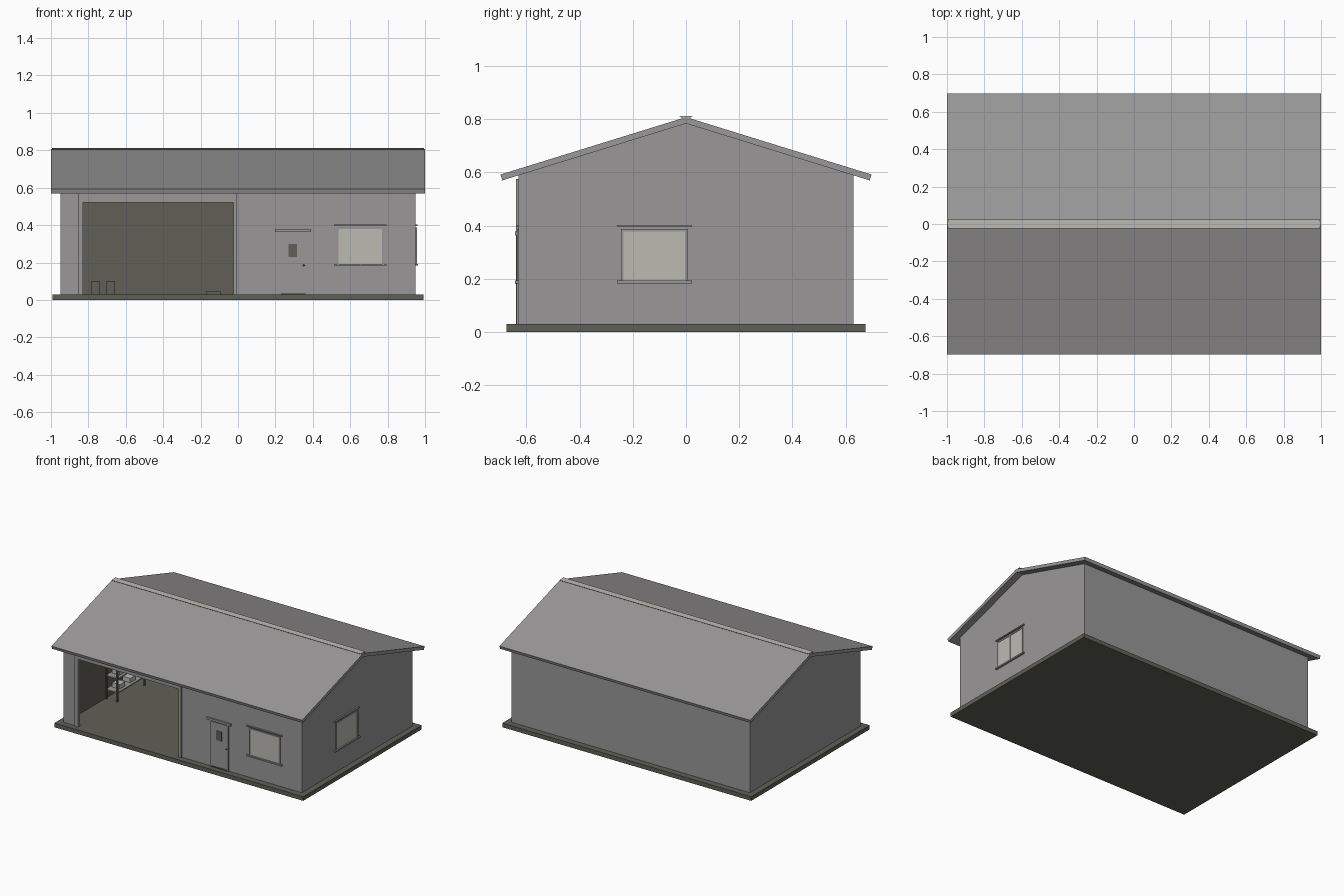
import bpy, bmesh
from mathutils import Vector

cube = bpy.data.objects.get("Cube")
if cube:
    bpy.data.objects.remove(cube, do_unlink=True)


def material(name, r, g, b):
    m = bpy.data.materials.new(name)
    m.use_nodes = True
    m.diffuse_color = (r, g, b, 1)
    m.node_tree.nodes["Principled BSDF"].inputs["Base Color"].default_value = (r, g, b, 1)
    return m


GREY = material("cladding grey", 0.32, 0.31, 0.31)
OLIVE = material("dark olive concrete", 0.118, 0.115, 0.093)
PALE = material("pale glass", 0.5, 0.495, 0.45)

HX, HY, T = 0.95, 0.63, 0.012      # wall half sizes and thickness
FLOOR, EAVE = 0.03, 0.59


def prism(name, profile, x0, x1, mat, lining=None):
    """Extrude a (y, z) profile along x; lining gives the faces turned along that axis inwards a second colour."""
    bm = bmesh.new()
    face = bm.faces.new([bm.verts.new((x0, y, z)) for y, z in profile])
    out = bmesh.ops.extrude_face_region(bm, geom=[face])
    verts = [v for v in out["geom"] if isinstance(v, bmesh.types.BMVert)]
    bmesh.ops.translate(bm, verts=verts, vec=(x1 - x0, 0, 0))
    bmesh.ops.recalc_face_normals(bm, faces=bm.faces)
    if lining:
        axis = Vector(lining)
        for f in bm.faces:
            f.material_index = int(f.normal.dot(axis) > 0.9)
    mesh = bpy.data.meshes.new(name)
    bm.to_mesh(mesh)
    bm.free()
    mesh.materials.append(mat)
    mesh.materials.append(OLIVE)
    ob = bpy.data.objects.new(name, mesh)
    bpy.context.collection.objects.link(ob)
    return ob


def box(name, x, y, z, mat, lining=None):
    profile = [(y[0], z[0]), (y[1], z[0]), (y[1], z[1]), (y[0], z[1])]
    return prism(name, profile, x[0], x[1], mat, lining)


def front_box(name, u, depth, z, mat):
    return box(name, u, (-HY - depth, -HY + 0.002), z, mat)


def side_box(name, u, depth, z, mat):
    return box(name, (HX - 0.002, HX + depth), u, z, mat)


# Slab
box("floor_slab", (-0.993, 0.993), (-0.675, 0.675), (0, FLOOR), OLIVE)

# Gable end walls and back wall, lined inside
gable = [(-HY, FLOOR), (HY, FLOOR), (HY, EAVE), (0, 0.785), (-HY, EAVE)]
prism("left_gable_wall", gable, HX - T, HX, GREY, (-1, 0, 0))
prism("right_gable_wall", gable, -HX, -HX + T, GREY, (1, 0, 0))
box("back_wall", (-HX + T, HX - T), (HY - T, HY), (FLOOR, EAVE), GREY, (0, -1, 0))

# Front wall around the vehicle opening
OPEN = (-0.83, -0.025)
TOP = 0.52
front = (-HY, -HY + T)
box("front_wall_pier", (-HX + T, OPEN[0]), front, (FLOOR, EAVE), GREY, (0, 1, 0))
box("front_wall_main", (OPEN[1], HX - T), front, (FLOOR, EAVE), GREY, (0, 1, 0))
box("front_wall_lintel", OPEN, front, (TOP, EAVE), GREY, (0, 1, 0))

# Trim around the vehicle opening
front_box("opening_jamb_right", (-0.855, OPEN[0]), 0.01, (FLOOR, TOP), GREY)
front_box("opening_jamb_left", (OPEN[1], -0.005), 0.01, (FLOOR, TOP), GREY)
front_box("opening_head", (-0.855, -0.005), 0.01, (TOP, 0.575), GREY)

# Roof as one folded sheet, with a ridge cap
roof = [(-0.698, 0.592), (0, 0.808), (0.698, 0.592), (0.691, 0.57), (0, 0.784), (-0.691, 0.57)]
prism("roof", roof, -1, 1, GREY)
cap = [(-0.025, 0.812), (-0.012, 0.803), (0.012, 0.803), (0.025, 0.812)]
prism("ridge_cap", cap, -0.995, 0.995, PALE)


# Windows
def window(name, make, u0, u1, z0, z1):
    w, mid = 0.01, (u0 + u1) / 2
    make(name + "_glass", (u0, u1), 0.003, (z0, z1), PALE)
    make(name + "_mullion", (mid - 0.002, mid + 0.002), 0.005, (z0, z1), PALE)
    for side, a, b in (("start", u0 - w, u0), ("end", u1, u1 + w)):
        make(name + "_frame_" + side, (a, b), 0.006, (z0, z1), GREY)
    make(name + "_frame_top", (u0 - w, u1 + w), 0.006, (z1, z1 + w), GREY)
    make(name + "_head", (u0 - 0.025, u1 + 0.025), 0.01, (z1 + 0.018, z1 + 0.025), GREY)
    make(name + "_sill", (u0 - 0.025, u1 + 0.025), 0.013, (z0 - 0.01, z0), GREY)


window("front_window", front_box, 0.538, 0.77, 0.193, 0.378)
window("side_window", side_box, -0.235, -0.003, 0.193, 0.378)

# Entrance door
front_box("door_leaf", (0.23, 0.36), 0.004, (0.037, 0.355), GREY)
front_box("door_glass", (0.27, 0.315), 0.006, (0.23, 0.3), OLIVE)
for side, a in (("right", 0.222), ("left", 0.36)):
    front_box("door_jamb_" + side, (a, a + 0.008), 0.008, (FLOOR, 0.36), GREY)
front_box("door_threshold", (0.222, 0.368), 0.008, (FLOOR, 0.037), OLIVE)
front_box("door_head", (0.197, 0.39), 0.013, (0.363, 0.378), GREY)
bpy.ops.mesh.primitive_uv_sphere_add(segments=12, ring_count=8, radius=0.005,
                                     location=(0.352, -HY - 0.008, 0.185))
handle = bpy.context.object
handle.name = "door_handle"
handle.data.materials.append(OLIVE)
bpy.ops.object.shade_smooth()

# Storage rack along the right inner wall
RX, RY = (-0.935, -0.84), (-0.17, 0.45)
for i in range(3):
    y = RY[0] + i * (RY[1] - RY[0]) / 2
    for side, x in (("back", RX[0]), ("front", RX[1] - 0.01)):
        box(f"rack_post_{side}_{i}", (x, x + 0.01), (y - 0.005, y + 0.005), (FLOOR, 0.42), OLIVE)
for i in range(4):
    z = 0.09 + i * 0.1
    box(f"rack_shelf_{i}", RX, RY, (z, z + 0.008), GREY)
    for k in range(5):
        y = RY[0] + 0.05 + k * 0.12
        box(f"rack_bin_{i}_{k}", (-0.92, -0.86), (y, y + 0.06), (z + 0.008, z + 0.04), PALE)

# Small items standing at the back of the bay
for i, x in enumerate((-0.785, -0.705)):
    box(f"storage_can_{i}", (x, x + 0.045), (0.5, 0.56), (FLOOR, 0.1), OLIVE)
box("floor_mat", (-0.17, -0.09), (0.4, 0.5), (FLOOR, 0.045), OLIVE)
